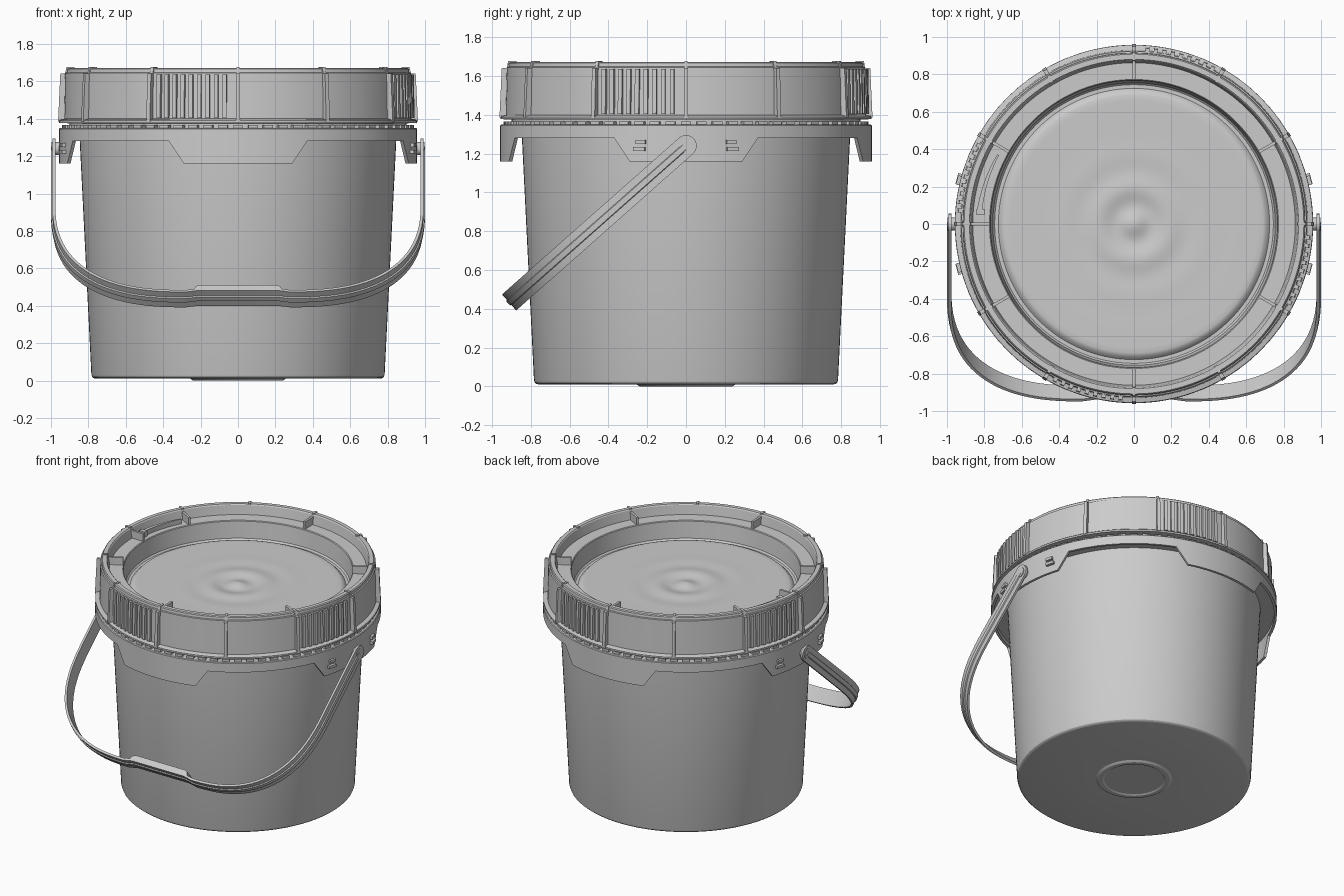
import bpy, bmesh, math
from math import sin, cos, pi, radians
from mathutils import Vector, Matrix

if "Cube" in bpy.data.objects:
    bpy.data.objects.remove(bpy.data.objects["Cube"])


def finish(name, bm, angle=30):
    bmesh.ops.remove_doubles(bm, verts=bm.verts, dist=1e-5)
    bmesh.ops.recalc_face_normals(bm, faces=bm.faces)
    me = bpy.data.meshes.new(name)
    bm.to_mesh(me)
    bm.free()
    ob = bpy.data.objects.new(name, me)
    bpy.context.collection.objects.link(ob)
    bpy.ops.object.select_all(action='DESELECT')
    ob.select_set(True)
    bpy.context.view_layer.objects.active = ob
    bpy.ops.object.shade_smooth_by_angle(angle=radians(angle))
    return ob


def grid(bm, rows, close_u=True, close_v=False):
    """Skin a list of point rings; close_u wraps the rings, close_v each ring."""
    vs = [[bm.verts.new(p) for p in row] for row in rows]
    n, m = len(vs), len(vs[0])
    for i in range(n if close_u else n - 1):
        for j in range(m if close_v else m - 1):
            a, b = vs[i], vs[(i + 1) % n]
            bm.faces.new((a[j], b[j], b[(j + 1) % m], a[(j + 1) % m]))
    return vs


def lathe(name, profile, steps=144):
    bm = bmesh.new()
    grid(bm, [[(r * cos(a), r * sin(a), z) for r, z in profile]
              for a in (2 * pi * i / steps for i in range(steps))])
    bmesh.ops.dissolve_degenerate(bm, edges=bm.edges, dist=1e-6)
    return finish(name, bm)


def polar_box(bm, deg, r0, r1, z0, z1, width, taper=0.0):
    """Box standing at an angle round the axis; taper pulls its top outer edge in."""
    a = radians(deg)
    u, v = Vector((cos(a), sin(a), 0)), Vector((-sin(a), cos(a), 0))
    w = width / 2
    ring = lambda s: [u * r + v * s + Vector((0, 0, z)) for r, z in
                      ((r0, z0), (r1, z0), (r1 - taper, z1), (r0, z1))]
    a_, b_ = grid(bm, [ring(-w), ring(w)], False, True)
    bm.faces.new(a_)
    bm.faces.new(b_[::-1])


# Tapered bucket body with a ring foot
lathe("bucket_body", [(0, .006), (.2, .006), (.21, 0), (.24, 0), (.255, .01), (.76, .01),
                      (.772, .013), (.78, .02), (.784, .032), (.848, 1.32), (0, 1.32)])

# Collar with four hanging tabs
bm = bmesh.new()
t0, t1 = 17.64, 22.74
offs = [-45, -40, -35, -30, -26, -t1] + [-t0 + 2 * t0 * i / 14 for i in range(15)] \
    + [t1, 26, 30, 35, 40]
rows = []
for q in range(4):
    for o in offs:
        a = radians(q * 90 + o)
        zb = 1.16 if abs(o) <= t0 + .01 else 1.28
        rows.append([(r * cos(a), r * sin(a), z) for r, z in
                     ((.84, 1.31), (.84, 1.35), (.953, 1.35), (.958, 1.345),
                      (.958, zb), (.94, zb), (.94, 1.31))])
grid(bm, rows, True, True)
finish("bucket_collar", bm)

# Seal beads between collar and lid
bm = bmesh.new()
for i in range(72):
    polar_box(bm, i * 5, .89, .94, 1.348, 1.366, .05)
finish("seal_beads", bm)

# Lid with rippled centre panel, recess, ledge and rim
panel = [(r / 100, 1.49 + .011 * cos(2 * pi * r / 20) * math.exp(-(r / 26) ** 2))
         for r in range(0, 67, 2)]
lathe("screw_lid", panel + [
    (.69, 1.49), (.705, 1.485), (.717, 1.473), (.725, 1.465), (.745, 1.465), (.755, 1.475),
    (.768, 1.595), (.773, 1.60), (.862, 1.60), (.874, 1.665), (.88, 1.672), (.908, 1.672),
    (.914, 1.666), (.916, 1.648), (.924, 1.645), (.929, 1.40), (.952, 1.395), (.957, 1.39),
    (.957, 1.378), (.90, 1.375), (.90, 1.345), (0, 1.345)])

# Tall ribs round the lid, running over the rim
bm = bmesh.new()
for i in range(12):
    polar_box(bm, i * 30, .90, .962, 1.385, 1.642, .022, .012)
    polar_box(bm, i * 30, .875, .925, 1.64, 1.677, .018, .008)
finish("lid_ribs", bm)

# Four patches of grip bars
bm = bmesh.new()
for q in range(4):
    for k in range(9):
        polar_box(bm, 60 + q * 90 + 3.2 + k * 2.8, .90, .946, 1.405, 1.637, .022, .004)
finish("lid_grip_bars", bm)

# Webs across the ledge
bm = bmesh.new()
for d in (30, 90, 150, 180, 210, 270, 330):
    polar_box(bm, d, .772, .872, 1.595, 1.655, .016)
finish("ledge_webs", bm)

# Curved release tab on the ledge
bm = bmesh.new()
rows = []
for i in range(13):
    f = i / 12
    a, r = radians(153 + 23 * f), .815 + .014 * f
    w = .005 + .009 * f
    rows.append([(p * cos(a), p * sin(a), z) for p, z in
                 ((r - w, 1.598), (r + w, 1.598), (r + w, 1.635), (r - w, 1.635))])
vs = grid(bm, rows, False, True)
bm.faces.new(vs[0])
bm.faces.new(vs[-1])
polar_box(bm, 175.5, .80, .845, 1.598, 1.64, .03)
finish("release_tab", bm)

# Small clips either side of each pivot
bm = bmesh.new()
for side in (0, 180):
    for d in (-14, 14):
        polar_box(bm, side + d, .94, .975, 1.25, 1.27, .05)
        polar_box(bm, side + d * 1.03, .94, .978, 1.213, 1.233, .06)
finish("collar_clips", bm)

# Handle frame: D runs down the handle, N across its width
PIVOT = Vector((0, 0, 1.24))
D = Vector((0, -.749, -.663))
N = Vector((0, .663, -.749))


def handle_point(x, t, w):
    return PIVOT + Vector((x, 0, 0)) + D * t + N * w


# Swept strap with a raised centre rib
half = [(.985, 0.0), (.985, .25)]
for i in range(25):
    a = pi / 2 * i / 24
    half.append((.28 + .705 * cos(a) ** .8, .5 + .71 * sin(a) ** .8))
half += [(.21, 1.197), (.1, 1.197)]
path = half + [(-x, t) for x, t in reversed(half)]
section = [(-.055, -.008), (.055, -.008), (.055, .008), (.018, .008),
           (.014, .015), (-.014, .015), (-.018, .008), (-.055, .008)]
rows = []
for i, (x, t) in enumerate(path):
    p, n = path[max(i - 1, 0)], path[min(i + 1, len(path) - 1)]
    tan = Vector((n[0] - p[0], n[1] - p[1])).normalized()
    out = Vector((-tan.y, tan.x))
    if out.dot(Vector((x, max(t - .5, 0)))) < 0:
        out = -out
    rows.append([handle_point(x + out.x * h, t + out.y * h, w) for w, h in section])
bm = bmesh.new()
vs = grid(bm, rows, False, True)
bm.faces.new(vs[0])
bm.faces.new(vs[-1])
finish("handle_strap", bm)

# Hand grip on the inside of the strap
bm = bmesh.new()
outline = [(-.235, 1.195), (-.225, 1.172), (-.205, 1.16), (.205, 1.16), (.225, 1.172), (.235, 1.195)]
a_, b_ = grid(bm, [[handle_point(x, t, w) for x, t in outline] for w in (-.055, .055)], False, True)
bm.faces.new(a_)
bm.faces.new(b_)
finish("handle_grip", bm)

# Round strap ends and pivot pins
for side, label in ((1, "right"), (-1, "left")):
    bm = bmesh.new()
    for rad, x0, x1 in ((.055, .977, .993), (.035, .93, .998)):
        m = Matrix.Translation((side * (x0 + x1) / 2, 0, 1.24)) @ Matrix.Rotation(pi / 2, 4, 'Y')
        bmesh.ops.create_cone(bm, cap_ends=True, segments=40, radius1=rad, radius2=rad,
                              depth=x1 - x0, matrix=m)
    finish("handle_pivot_" + label, bm)
